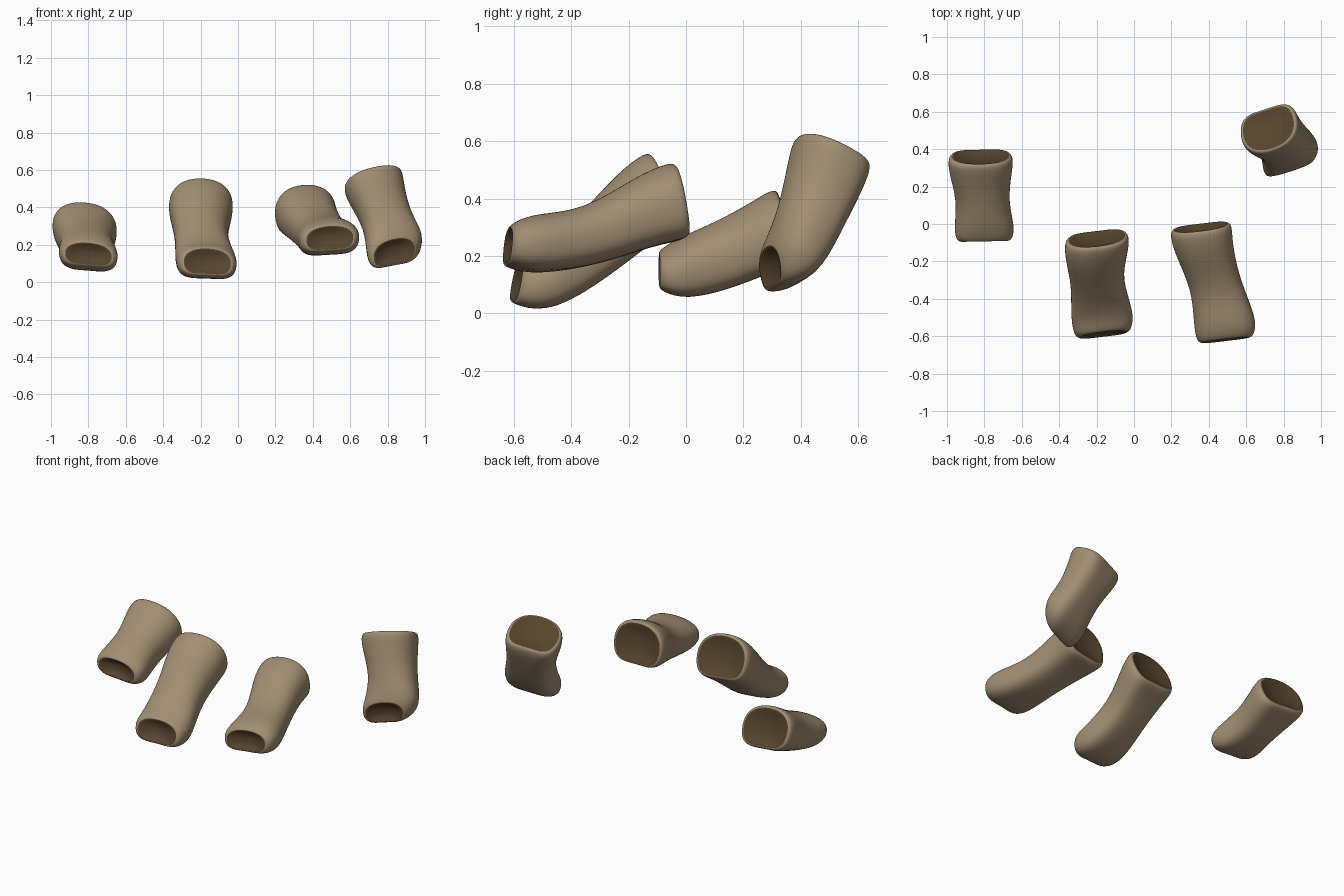
import bpy, bmesh, math
from mathutils import Vector

if "Cube" in bpy.data.objects:
    bpy.data.objects.remove(bpy.data.objects["Cube"])


def material(name, rgb):
    m = bpy.data.materials.new(name)
    m.diffuse_color = (*rgb, 1)
    m.use_nodes = True
    m.node_tree.nodes["Principled BSDF"].inputs["Base Color"].default_value = m.diffuse_color
    return m


BONE = material("bone tan", (0.36, 0.27, 0.17))
JOINT = material("joint dark brown", (0.095, 0.06, 0.028))
N = 16


def section(a, groove):
    """Unit cross-section: rounded crown above, flat grooved underside below."""
    c, s = math.cos(a), math.sin(a)
    if s >= 0:
        return math.copysign(abs(c) ** 0.85, c), s ** 0.95
    x = math.copysign(abs(c) ** 0.7, c)
    return x, -(abs(s) ** 0.7) * (1 - groove * max(0, 1 - (x / 0.6) ** 2))


def bone(name, lateral, rings):
    """Loft rings given as (crown point, underside point, half width)."""
    lat = Vector(lateral).normalized()
    grooves = (0.14, 0.12, 0.0, 0.08, 0.12)
    bm = bmesh.new()
    loops, mids = [], []
    for (top, bot, hw), g in zip(rings, grooves):
        top, bot = Vector(top), Vector(bot)
        mid, half = (top + bot) / 2, (top - bot) / 2
        pts = []
        for i in range(N):
            x, y = section(2 * math.pi * i / N, g)
            pts.append(mid + lat * (hw * 1.03 * x) + half * (1.03 * y))
        loops.append([bm.verts.new(p) for p in pts])
        mids.append((mid, half))

    def bridge(a, b, mat):
        for i in range(N):
            j = (i + 1) % N
            bm.faces.new((a[i], a[j], b[j], b[i])).material_index = mat

    for a, b in zip(loops, loops[1:]):
        bridge(a, b, 0)
    # joint ends: tan rim, then a shallow dark hollow
    for k, nxt, size in ((0, 1, 0.78), (-1, -2, 0.84)):
        mid, half = mids[k]
        n = lat.cross(half).normalized()
        if n.dot(mid - mids[nxt][0]) < 0:
            n = -n
        prev = loops[k]
        for f, push, mat in ((size, 0.010, 0), (size * 0.93, 0.006, 1),
                             (size * 0.5, -0.012, 1)):
            cur = [bm.verts.new(mid + (v.co - mid) * f + n * push)
                   for v in loops[k]]
            bridge(prev, cur, mat)
            prev = cur
        c = bm.verts.new(mid - n * 0.016)
        for i in range(N):
            bm.faces.new((prev[i], prev[(i + 1) % N], c)).material_index = 1
    bmesh.ops.recalc_face_normals(bm, faces=bm.faces)
    for f in bm.faces:
        f.smooth = True
    me = bpy.data.meshes.new(name)
    bm.to_mesh(me)
    bm.free()
    me.materials.append(BONE)
    me.materials.append(JOINT)
    ob = bpy.data.objects.new(name, me)
    bpy.context.collection.objects.link(ob)
    sub = ob.modifiers.new("smooth", 'SUBSURF')
    sub.levels = sub.render_levels = 2
    return ob


# short bone on the left
bone("left_short_bone", (1, 0.02, -0.08), [
    ((-0.80, -0.085, 0.225), (-0.80, -0.085, 0.075), 0.152),
    ((-0.80, -0.02, 0.265), (-0.80, 0.00, 0.043), 0.160),
    ((-0.81, 0.10, 0.315), (-0.81, 0.15, 0.085), 0.135),
    ((-0.82, 0.22, 0.380), (-0.82, 0.31, 0.145), 0.165),
    ((-0.82, 0.305, 0.435), (-0.82, 0.40, 0.175), 0.176)])

# steep middle bone
bone("middle_left_bone", (1, 0.12, -0.04), [
    ((-0.165, -0.565, 0.195), (-0.165, -0.60, 0.02), 0.155),
    ((-0.17, -0.49, 0.22), (-0.17, -0.47, -0.004), 0.168),
    ((-0.20, -0.36, 0.35), (-0.20, -0.27, 0.13), 0.132),
    ((-0.20, -0.235, 0.49), (-0.20, -0.12, 0.245), 0.165),
    ((-0.19, -0.135, 0.565), (-0.205, -0.035, 0.29), 0.175)])

# longest bone, right of the middle
bone("middle_right_bone", (1, 0.12, 0.06), [
    ((0.49, -0.605, 0.315), (0.49, -0.62, 0.155), 0.155),
    ((0.485, -0.53, 0.348), (0.49, -0.51, 0.128), 0.167),
    ((0.44, -0.36, 0.355), (0.44, -0.30, 0.17), 0.130),
    ((0.37, -0.17, 0.480), (0.37, -0.10, 0.235), 0.155),
    ((0.355, -0.05, 0.53), (0.36, 0.00, 0.245), 0.168)])

# upright bone at the right rear
bone("right_upright_bone", (0.93, 0.30, 0.18), [
    ((0.835, 0.285, 0.25), (0.83, 0.315, 0.075), 0.142),
    ((0.845, 0.305, 0.30), (0.84, 0.44, 0.10), 0.166),
    ((0.81, 0.335, 0.39), (0.79, 0.53, 0.28), 0.130),
    ((0.76, 0.365, 0.53), (0.72, 0.605, 0.42), 0.155),
    ((0.745, 0.385, 0.62), (0.70, 0.63, 0.49), 0.165)])
